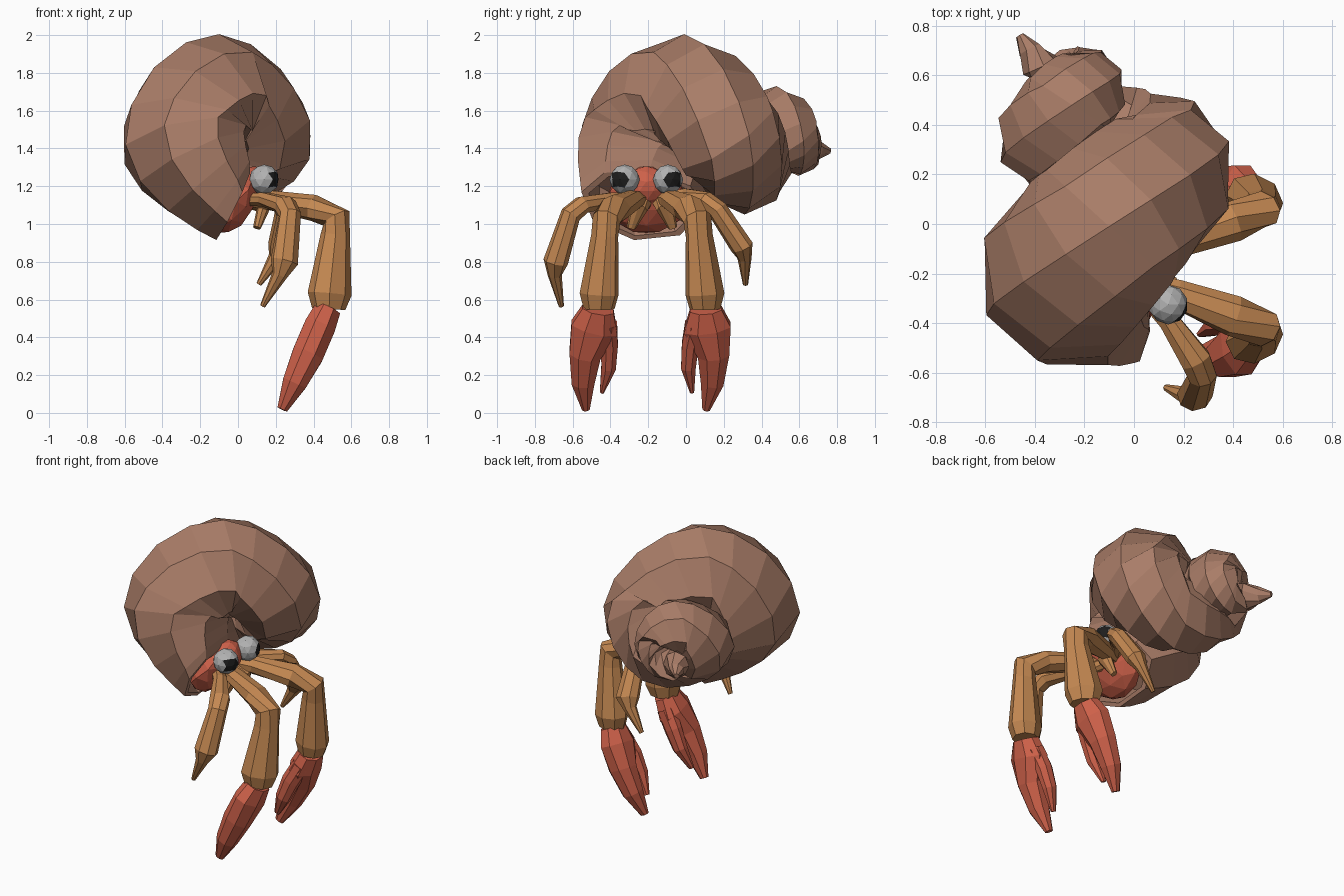
import bpy, bmesh, math
from mathutils import Vector, Matrix

if "Cube" in bpy.data.objects:
    bpy.data.objects.remove(bpy.data.objects["Cube"])


def mat(name, rgb):
    m = bpy.data.materials.new(name)
    m.diffuse_color = (*rgb, 1)
    m.use_nodes = True
    m.node_tree.nodes["Principled BSDF"].inputs["Base Color"].default_value = m.diffuse_color
    return m


SHELL = mat("shell brown", (0.40, 0.205, 0.138))
LEG = mat("leg orange", (0.55, 0.245, 0.083))
RED = mat("claw red", (0.62, 0.12, 0.068))
GREY = mat("eye grey", (0.45, 0.45, 0.45))
BLACK = mat("pupil black", (0.012, 0.012, 0.012))


def finish(bm, name, *mats):
    bmesh.ops.recalc_face_normals(bm, faces=bm.faces)
    me = bpy.data.meshes.new(name)
    bm.to_mesh(me)
    bm.free()
    ob = bpy.data.objects.new(name, me)
    for m in mats:
        me.materials.append(m)
    bpy.context.collection.objects.link(ob)
    return ob


def skin(name, rings, m):
    """Bridge a list of equal rings and cap both ends."""
    bm = bmesh.new()
    vr = [[bm.verts.new(p) for p in r] for r in rings]
    n = len(vr[0])
    for a, b in zip(vr, vr[1:]):
        for i in range(n):
            j = (i + 1) % n
            bm.faces.new((a[i], a[j], b[j], b[i]))
    bm.faces.new(vr[0])
    bm.faces.new(vr[-1])
    return finish(bm, name, m)


def limb(name, pts, m, side_axis, sides=8):
    """Tube through (x, y, z, half width, half thickness) stations."""
    ps = [Vector(p[:3]) for p in pts]
    rings = []
    for i, p in enumerate(pts):
        d0 = (ps[i] - ps[max(i - 1, 0)]).normalized()
        d1 = (ps[min(i + 1, len(ps) - 1)] - ps[i]).normalized()
        t = (d0 + d1).normalized()
        e1 = Vector(side_axis)
        e1 = (e1 - t * e1.dot(t)).normalized()
        e2 = t.cross(e1)
        rings.append([ps[i] + e1 * p[3] * math.cos(a) + e2 * p[4] * math.sin(a)
                      for a in (math.tau * (k + 0.5) / sides for k in range(sides))])
    return skin(name, rings, m)


# Shell: coiled tube, stations are x, y, z, quarter turns, radial and axial radius
coil = [
    (-0.02, -0.23, 1.12, 0.3, 0.23, 0.33),
    (-0.255, -0.21, 1.42, 1, 0.375, 0.385),
    (-0.10, -0.01, 1.68, 2, 0.325, 0.34),
    (0.115, 0.21, 1.47, 3, 0.295, 0.31),
    (-0.06, 0.31, 1.31, 4, 0.26, 0.25),
    (-0.32, 0.35, 1.41, 5, 0.24, 0.23),
    (-0.25, 0.48, 1.535, 6, 0.195, 0.20),
    (-0.195, 0.555, 1.44, 7, 0.16, 0.17),
    (-0.28, 0.595, 1.38, 8, 0.125, 0.13),
    (-0.365, 0.64, 1.39, 9, 0.09, 0.09),
    (-0.46, 0.76, 1.385, 9.5, 0.018, 0.018),
]
last = len(coil) - 1


def catmull(s):
    i = min(int(s), last - 1)
    f = s - i
    a, b, c, d = (coil[min(max(k, 0), last)] for k in range(i - 1, i + 3))
    return [0.5 * (2 * q + (r - p) * f + (2 * p - 5 * q + 4 * r - w) * f * f
                   + (3 * q - p - 3 * r + w) * f ** 3) for p, q, r, w in zip(a, b, c, d)]


u, v = Vector((0.91, 0.42, 0)).normalized(), Vector((0, 0, 1))
rings = []
steps = [k / 4 for k in range(32)] + [8 + k / 2 for k in range(5)]
for s in steps:
    st = catmull(s)
    t = (Vector(catmull(min(s + 0.05, last))[:3])
         - Vector(catmull(max(s - 0.05, 0))[:3])).normalized()
    th = st[3] * math.pi / 2
    e1 = -v * math.cos(th) - u * math.sin(th)
    e2 = t.cross(e1).normalized()
    ring = []
    for j in range(8):
        a = math.tau * j / 8
        c = math.cos(a)
        c *= 0.8 if c < 0 else 1
        ring.append(Vector(st[:3]) + e1 * c * st[4] + e2 * math.sin(a) * st[5])
    rings.append(ring)


def shrink(ring, f):
    mid = sum(ring, Vector()) / len(ring)
    return [mid + (p - mid) * f for p in ring]


# recessed mouth of the shell
skin("coiled_shell", [shrink(rings[2], 0.72), shrink(rings[0], 0.88)] + rings, SHELL)


def ball(name, loc, scale, tilt, m):
    bm = bmesh.new()
    bmesh.ops.create_icosphere(bm, subdivisions=2, radius=1)
    mx = (Matrix.Translation(loc) @ Matrix.Rotation(tilt, 4, 'Y')
          @ Matrix.Diagonal((*scale, 1)))
    bmesh.ops.transform(bm, matrix=mx, verts=bm.verts)
    return finish(bm, name, m)


# Body in the mouth and head between the eyes
ball("body", (-0.01, -0.21, 1.12), (0.10, 0.22, 0.19), 0.5, RED)
ball("head", (0.06, -0.21, 1.20), (0.09, 0.12, 0.11), 0.3, RED)

# Eyes with pupils chosen by face direction
for side in (-1, 1):
    bm = bmesh.new()
    bmesh.ops.create_icosphere(bm, subdivisions=2, radius=0.08)
    look = Vector((0.88, 0.45 * side, 0.0)).normalized()
    for f in bm.faces:
        f.material_index = 1 if f.calc_center_median().normalized().dot(look) > 0.8 else 0
    bmesh.ops.translate(bm, verts=bm.verts, vec=(0.138, -0.21 + 0.115 * side, 1.235))
    finish(bm, "eye_left" if side > 0 else "eye_right", GREY, BLACK)

# Claw legs, claws and mouth stubs, mirrored about y = -0.18
for side in (-1, 1):
    tag = "left" if side > 0 else "right"

    def place(pts):
        out = []
        for x, y, z, w, h in pts:
            if side > 0:
                y = -0.36 - y - max(0.0, 0.55 - z) * 0.12
            out.append((x, y, z, w, h))
        return out

    across = (-0.5 * -side, 1, 0)
    limb("front_leg_" + tag, place([
        (0.05, -0.24, 1.13, 0.045, 0.04),
        (0.17, -0.28, 1.125, 0.06, 0.055),
        (0.40, -0.37, 1.085, 0.085, 0.07),
        (0.52, -0.42, 1.03, 0.075, 0.08),
        (0.515, -0.43, 0.94, 0.07, 0.08),
        (0.485, -0.46, 0.63, 0.10, 0.12),
        (0.48, -0.46, 0.55, 0.08, 0.09)]), LEG, across)
    limb("claw_palm_" + tag, place([
        (0.475, -0.465, 0.55, 0.09, 0.075),
        (0.43, -0.485, 0.45, 0.135, 0.09),
        (0.37, -0.535, 0.31, 0.09, 0.09),
        (0.30, -0.545, 0.16, 0.065, 0.07),
        (0.235, -0.53, 0.02, 0.022, 0.03)]), RED, (0, 1, 0))
    limb("claw_thumb_" + tag, place([
        (0.44, -0.42, 0.47, 0.06, 0.06),
        (0.38, -0.405, 0.36, 0.048, 0.06),
        (0.33, -0.41, 0.24, 0.042, 0.05),
        (0.27, -0.445, 0.11, 0.012, 0.02)]), RED, (0, 1, 0))
    limb("mouth_stub_" + tag, place([
        (0.05, -0.22, 1.13, 0.05, 0.045),
        (0.14, -0.25, 1.09, 0.05, 0.045),
        (0.10, -0.29, 0.98, 0.025, 0.02)]), LEG, across)

# Thin walking legs, each side posed a little differently
limb("small_leg_right", [
    (0.05, -0.29, 1.13, 0.04, 0.035),
    (0.14, -0.39, 1.13, 0.045, 0.04),
    (0.25, -0.55, 1.10, 0.065, 0.05),
    (0.275, -0.61, 1.05, 0.06, 0.055),
    (0.245, -0.69, 0.80, 0.075, 0.065),
    (0.22, -0.695, 0.73, 0.042, 0.037),
    (0.13, -0.66, 0.565, 0.014, 0.014)], LEG, (1, 0.3, 0))
limb("small_leg_left", [
    (0.05, -0.14, 1.13, 0.04, 0.035),
    (0.13, 0.00, 1.15, 0.045, 0.04),
    (0.23, 0.11, 1.12, 0.065, 0.05),
    (0.255, 0.17, 1.07, 0.06, 0.055),
    (0.23, 0.295, 0.88, 0.075, 0.06),
    (0.20, 0.31, 0.82, 0.042, 0.037),
    (0.11, 0.315, 0.68, 0.014, 0.014)], LEG, (1, 0.3, 0))
